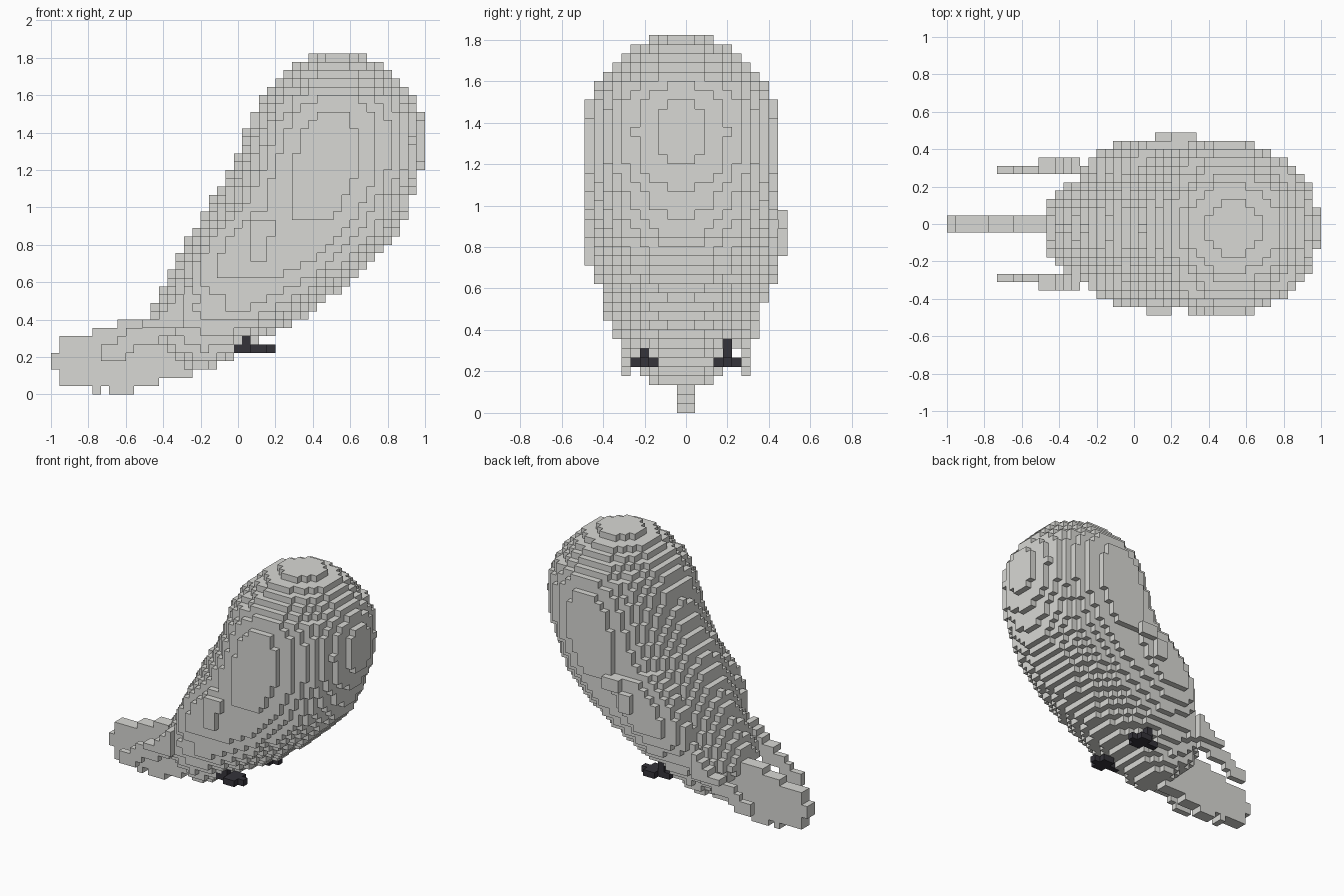
import bpy
import bmesh

cube = bpy.data.objects.get("Cube")
if cube:
    bpy.data.objects.remove(cube, do_unlink=True)

V = 2 / 45                      # block size
NX, NY, NZ = 45, 22, 41
ORIGIN = (-1.0, -NY * V / 2, 0.0)


def material(name, rgb):
    m = bpy.data.materials.new(name)
    m.use_nodes = True
    m.diffuse_color = (*rgb, 1)
    m.node_tree.nodes["Principled BSDF"].inputs["Base Color"].default_value = (*rgb, 1)
    return m


grey = material("feather grey", (0.69, 0.69, 0.66))
dark = material("dark claw", (0.035, 0.033, 0.042))


def lerp(rows, t):
    """Interpolate rows of (key, values...) at t."""
    if t <= rows[0][0]:
        return rows[0][1:]
    for a, b in zip(rows, rows[1:]):
        if t <= b[0]:
            f = (t - a[0]) / (b[0] - a[0])
            return [p + (q - p) * f for p, q in zip(a[1:], b[1:])]
    return rows[-1][1:]


def fill(inside):
    """All grid cells whose centre passes the test."""
    cells = set()
    for i in range(NX):
        for j in range(NY):
            for k in range(NZ):
                p = [o + (n + 0.5) * V for o, n in zip(ORIGIN, (i, j, k))]
                if inside(*p):
                    cells.add((i, j, k))
    return cells


def box(x0, x1, y0, y1, z0, z1):
    return fill(lambda x, y, z: x0 < x < x1 and y0 < y < y1 and z0 < z < z1)


# Body: height, back x, widest x, front x, half width
SLICES = [
    (0.15, -0.29, -0.20, -0.10, 0.16), (0.20, -0.35, -0.18, -0.02, 0.20),
    (0.29, -0.45, -0.17, 0.11, 0.25), (0.38, -0.49, -0.09, 0.31, 0.305),
    (0.47, -0.45, 0.00, 0.43, 0.36), (0.60, -0.375, 0.15, 0.60, 0.395),
    (0.73, -0.32, 0.28, 0.75, 0.42), (0.87, -0.24, 0.38, 0.86, 0.438),
    (1.00, -0.17, 0.43, 0.91, 0.458), (1.20, -0.04, 0.46, 0.98, 0.475),
    (1.35, 0.03, 0.47, 1.00, 0.472), (1.49, 0.07, 0.50, 0.982, 0.453),
    (1.58, 0.12, 0.53, 0.94, 0.42), (1.67, 0.19, 0.53, 0.86, 0.335),
    (1.76, 0.29, 0.53, 0.77, 0.235), (1.80, 0.38, 0.53, 0.685, 0.152),
]
BODY_Y = -V / 2


def in_body(x, y, z):
    if z < 0.13:
        return False
    x0, peak, x1, half = lerp(SLICES, z)
    u = (x - peak) / (x1 - peak if x > peak else peak - x0)
    v = (y - BODY_Y) / half
    return u * u + v * v <= 1


# Tail: x, lower edge, upper edge
TAIL = [
    (-0.98, 0.13, 0.22), (-0.95, 0.05, 0.31), (-0.80, 0.05, 0.31),
    (-0.755, 0.0, 0.36), (-0.712, 0.05, 0.36), (-0.667, 0.0, 0.36),
    (-0.61, 0.0, 0.40), (-0.57, 0.0, 0.40), (-0.53, 0.05, 0.40),
    (-0.43, 0.06, 0.40), (-0.28, 0.10, 0.40), (-0.10, 0.14, 0.35),
]


def in_tail(x, y, z):
    low, high = lerp(TAIL, x)
    return x < -0.1 and abs(y) < V and low < z < high


# Wing tips: x, lower edge, upper edge
TIP = [
    (-0.72, 0.18, 0.24), (-0.64, 0.19, 0.31), (-0.55, 0.24, 0.36),
    (-0.45, 0.28, 0.41), (-0.38, 0.32, 0.48), (-0.26, 0.38, 0.56),
    (-0.10, 0.48, 0.65),
]


def in_wing_tip(x, y, z):
    low, high = lerp(TIP, x)
    if not (-0.733 < x < -0.1 and low < z < high):
        return False
    outer = 0.355 if -0.51 < x < -0.29 and z > 0.35 else 0.31
    return 0.267 < abs(y) < outer


def in_wing(x, y, z):
    """Slanted flattened ovals hugging both sides."""
    dx, dz = x - 0.09, z - 0.80
    along = 0.72 * dx + 0.69 * dz
    across = 0.69 * dx - 0.72 * dz
    return (along / 0.42) ** 2 + (across / 0.22) ** 2 + ((abs(y) - 0.30) / 0.15) ** 2 <= 1


parts = {
    "body": (fill(in_body), grey),
    "tail": (fill(in_tail), grey),
    "wings": (fill(in_wing), grey),
    "wing_tips": (fill(in_wing_tip), grey),
    "left_wing_tufts": (box(0.2, 0.33, 0.445, 0.49, 0.89, 0.98)
                        | box(0.11, 0.2, 0.445, 0.49, 0.76, 0.89), grey),
    "right_wing_tufts": (box(0.067, 0.2, -0.49, -0.445, 0.84, 0.93)
                         | box(0.067, 0.156, -0.49, -0.445, 0.71, 0.85), grey),
}

# Feet: long middle toe, side toes and a short leg
for name, y, top in (("right_foot", -0.2, 0.31), ("left_foot", 0.2, 0.36)):
    h = V / 2
    cells = (box(-0.022, 0.2, y - h, y + h, 0.22, 0.267)
             | box(0.067, 0.156, y - 3 * h, y + 3 * h, 0.22, 0.267)
             | box(0.022, 0.067, y - h, y + h, 0.22, top))
    parts[name] = (cells, dark)


def corners(cell, axis, side):
    """The four corners of one face of a cell, facing outwards."""
    u, w = (axis + 1) % 3, (axis + 2) % 3
    loop = [(0, 0), (1, 0), (1, 1), (0, 1)]
    for a, b in loop if side else reversed(loop):
        p = list(cell)
        p[axis] += side
        p[u] += a
        p[w] += b
        yield tuple(p)


# Feet claim their cells first, then the rest in order
solid = set().union(*(cells for cells, _ in parts.values()))
taken = set()
for name in sorted(parts, key=lambda n: "foot" not in n):
    cells, mat = parts[name]
    cells = cells - taken
    taken |= cells
    bm = bmesh.new()
    verts = {}
    for cell in sorted(cells):
        for axis in range(3):
            for side in (0, 1):
                near = list(cell)
                near[axis] += 2 * side - 1
                if tuple(near) in solid:
                    continue
                face = []
                for p in corners(cell, axis, side):
                    if p not in verts:
                        verts[p] = bm.verts.new([o + n * V for o, n in zip(ORIGIN, p)])
                    face.append(verts[p])
                bm.faces.new(face)
    # Merge flat areas into larger faces
    bmesh.ops.dissolve_limit(bm, angle_limit=0.01, verts=bm.verts[:], edges=bm.edges[:])
    mesh = bpy.data.meshes.new(name)
    bm.to_mesh(mesh)
    bm.free()
    mesh.materials.append(mat)
    bpy.context.collection.objects.link(bpy.data.objects.new(name, mesh))
